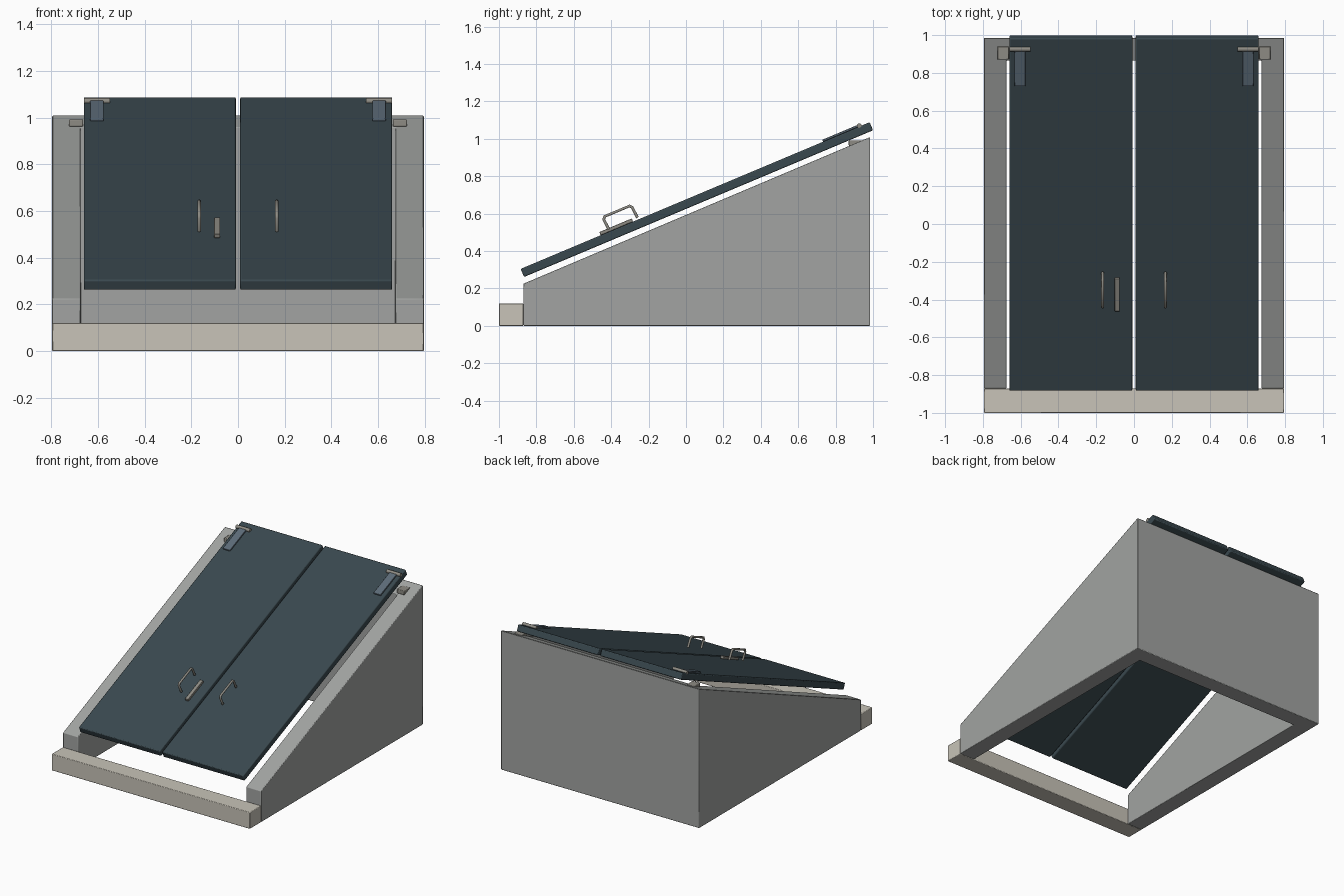
import bpy, bmesh, math
from mathutils import Matrix, Vector

cube = bpy.data.objects.get("Cube")
if cube:
    bpy.data.objects.remove(cube, do_unlink=True)


def material(name, rgb):
    m = bpy.data.materials.new(name)
    m.use_nodes = True
    m.diffuse_color = (*rgb, 1)
    m.node_tree.nodes["Principled BSDF"].inputs["Base Color"].default_value = (*rgb, 1)
    return m


concrete = material("grey concrete", (0.36, 0.37, 0.36))
stone = material("pale stone", (0.58, 0.55, 0.48))
door_paint = material("dark slate paint", (0.042, 0.066, 0.078))
hinge_paint = material("blue grey metal", (0.11, 0.15, 0.19))
steel = material("worn steel", (0.27, 0.26, 0.23))

# Frame of the sloping doors: local y runs up the slope, local z is its normal
SLOPE = Matrix.Translation((0, 0.058, 0.675)) @ Matrix.Rotation(math.radians(22.8), 4, "X")
DOOR_TOP = 0.0235


def add_mesh(name, bm, mat, matrix=Matrix(), bevel=0.0):
    bmesh.ops.recalc_face_normals(bm, faces=bm.faces)
    mesh = bpy.data.meshes.new(name)
    bm.to_mesh(mesh)
    bm.free()
    mesh.materials.append(mat)
    ob = bpy.data.objects.new(name, mesh)
    ob.matrix_world = matrix
    bpy.context.collection.objects.link(ob)
    if bevel:
        mod = ob.modifiers.new("soft edges", "BEVEL")
        mod.width = bevel
        mod.segments = 2
    return ob


def box(name, lo, hi, mat, matrix=Matrix(), bevel=0.0):
    lo, hi = Vector(lo), Vector(hi)
    bm = bmesh.new()
    bmesh.ops.create_cube(bm, size=1)
    for v in bm.verts:
        v.co = (lo + hi) / 2 + v.co * (hi - lo)
    return add_mesh(name, bm, mat, matrix, bevel)


def rod(name, points, radius, mat, matrix=Matrix()):
    curve = bpy.data.curves.new(name, "CURVE")
    curve.dimensions = "3D"
    curve.bevel_depth = radius
    curve.bevel_resolution = 3
    curve.use_fill_caps = True
    spline = curve.splines.new("POLY")
    spline.points.add(len(points) - 1)
    for p, co in zip(spline.points, points):
        p.co = (*co, 1)
    curve.materials.append(mat)
    ob = bpy.data.objects.new(name, curve)
    ob.matrix_world = matrix
    bpy.context.collection.objects.link(ob)


# U-shaped surround with a sloping top
W, INNER, FRONT, BACK, BACK_IN = 0.795, 0.675, -0.87, 0.985, 0.865
outline = [(-W, FRONT), (-INNER, FRONT), (-INNER, BACK_IN), (INNER, BACK_IN),
           (INNER, FRONT), (W, FRONT), (W, BACK), (-W, BACK)]
bm = bmesh.new()
base = bm.faces.new([bm.verts.new((x, y, 0)) for x, y in outline])
top = bmesh.ops.extrude_face_region(bm, geom=[base], use_keep_orig=True)
for v in top["geom"]:
    if isinstance(v, bmesh.types.BMVert):
        v.co.z = 0.225 + 0.423 * (v.co.y - FRONT)
add_mesh("surround_walls", bm, concrete, bevel=0.004)

# Front sill
box("front_sill", (-W, -1, 0), (W, FRONT, 0.12), stone, bevel=0.004)

for side, s in (("left", 1), ("right", -1)):
    def mirrored(name, x0, x1, y, z, mat, matrix=SLOPE, bevel=0.0):
        a, b = sorted((s * x0, s * x1))
        box(f"{side}_{name}", (a, y[0], z[0]), (b, y[1], z[1]), mat, matrix, bevel)

    # Door leaf
    mirrored("door", 0.009, 0.66, (-1.012, 1.012), (-DOOR_TOP, DOOR_TOP),
             door_paint, bevel=0.006)

    # Hinge strap, pin and wall bracket
    mirrored("hinge_strap", 0.575, 0.633, (0.742, 0.95), (DOOR_TOP, 0.035),
             hinge_paint, bevel=0.003)
    rod(f"{side}_hinge_pin", [(s * 0.548, 0.953, 0.028), (s * 0.66, 0.953, 0.028)],
        0.013, steel, SLOPE)
    mirrored("hinge_bracket", 0.663, 0.723, (0.87, 0.94), (0.962, 0.992),
             steel, Matrix(), 0.004)

    # Pull handle
    x = s * 0.166
    rod(f"{side}_handle", [(x, -0.495, 0.034), (x, -0.5, 0.095), (x, -0.49, 0.108),
                           (x, -0.345, 0.108), (x, -0.335, 0.095), (x, -0.33, 0.034)],
        0.008, steel, SLOPE)

# Latch plate beside the right handle
box("latch_plate", (-0.102, -0.548, DOOR_TOP), (-0.076, -0.36, 0.042), steel, SLOPE, 0.003)

# Smooth shading with sharp corners
bpy.ops.object.select_all(action="DESELECT")
for ob in bpy.context.scene.objects:
    if ob.type == "MESH":
        ob.select_set(True)
        bpy.context.view_layer.objects.active = ob
bpy.ops.object.shade_smooth_by_angle(angle=math.radians(30))
